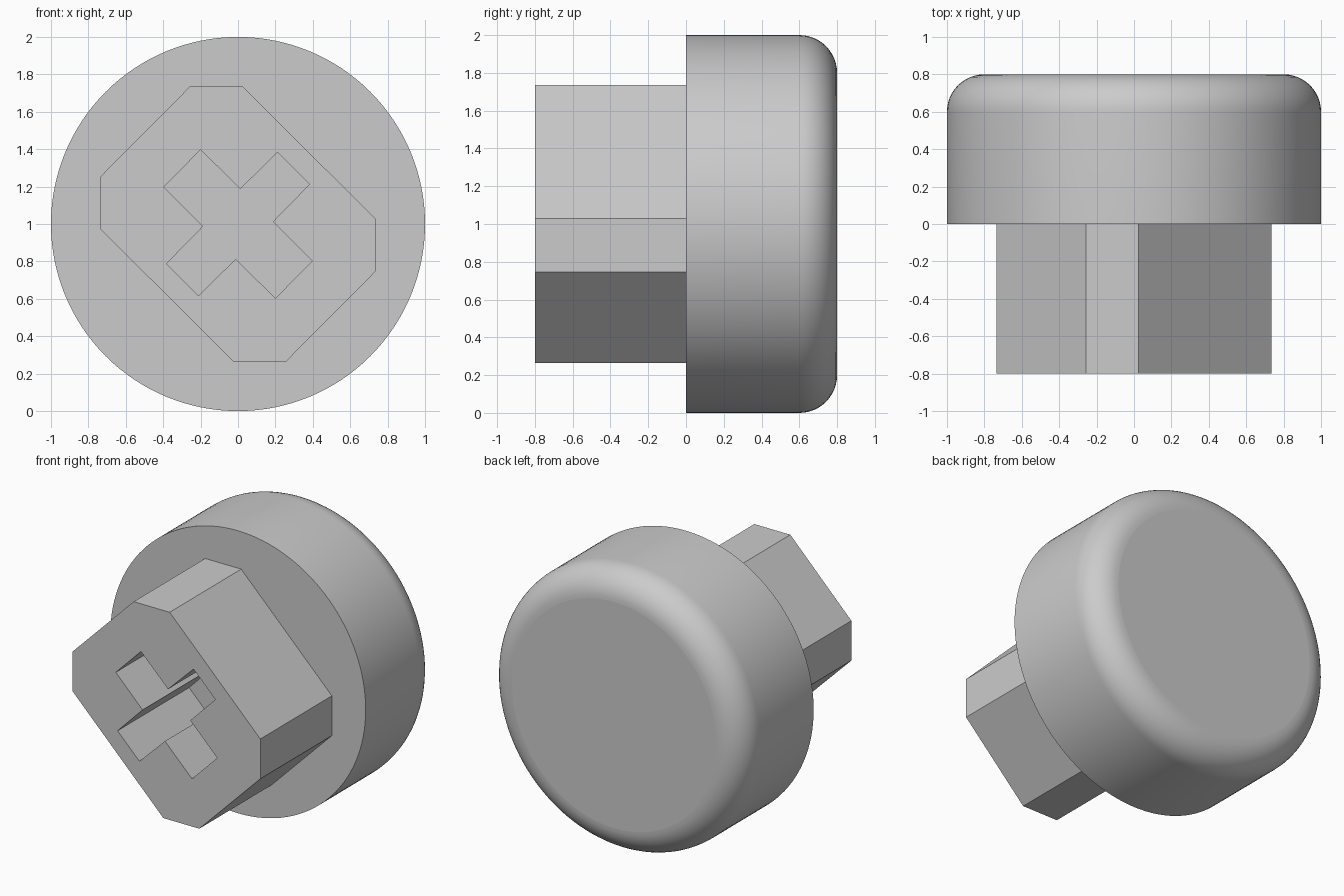
import bpy, bmesh, math
from mathutils import Matrix, Vector

cube = bpy.data.objects.get("Cube")
if cube:
    bpy.data.objects.remove(cube)

GREY = (0.6, 0.6, 0.6, 1.0)
mat = bpy.data.materials.new("light_grey")
mat.use_nodes = True
mat.diffuse_color = GREY
mat.node_tree.nodes["Principled BSDF"].inputs["Base Color"].default_value = GREY

RADIUS, DEPTH, ROUND = 1.0, 0.8, 0.2


def make_object(name, bm):
    bmesh.ops.recalc_face_normals(bm, faces=bm.faces[:])
    mesh = bpy.data.meshes.new(name)
    bm.to_mesh(mesh)
    bm.free()
    mesh.materials.append(mat)
    obj = bpy.data.objects.new(name, mesh)
    bpy.context.collection.objects.link(obj)
    return obj


# Round head: a disc with its back rim rounded over
bm = bmesh.new()
bmesh.ops.create_cone(bm, cap_ends=True, segments=128, radius1=RADIUS,
                      radius2=RADIUS, depth=DEPTH)
rim = [e for e in bm.edges if all(v.co.z > 0 for v in e.verts)]
bmesh.ops.bevel(bm, geom=rim, offset=ROUND, segments=12, profile=0.5,
                affect='EDGES')
bmesh.ops.transform(bm, verts=bm.verts[:], matrix=(
    Matrix.Translation((0, DEPTH / 2, RADIUS))
    @ Matrix.Rotation(-math.pi / 2, 4, 'X')))
head = make_object("round_head", bm)
bpy.ops.object.select_all(action='DESELECT')
head.select_set(True)
bpy.context.view_layer.objects.active = head
bpy.ops.object.shade_smooth_by_angle(angle=math.radians(30))
for face in head.data.polygons:
    if abs(face.normal.y) > 0.999:
        face.use_smooth = False


def outline(bm, half):
    """Closed loop from half its corners, repeated by a half turn."""
    points = half + [(-x, -z) for x, z in half]
    verts = [bm.verts.new((x, -DEPTH, RADIUS + z)) for x, z in points]
    return [bm.edges.new((verts[i - 1], verts[i])) for i in range(len(verts))]


# Eight-sided stem with a cross-shaped socket reaching down to the head
bm = bmesh.new()
edges = outline(bm, [(-0.257, 0.735), (0.025, 0.735),
                     (0.735, 0.028), (0.735, -0.254)])
edges += outline(bm, [(-0.2, 0.397), (0.012, 0.187), (0.212, 0.383),
                      (0.383, 0.213), (0.187, 0.013), (0.397, -0.197)])
walls = bmesh.ops.extrude_edge_only(bm, edges=edges)["geom"]
bmesh.ops.translate(bm, vec=Vector((0, DEPTH, 0)),
                    verts=[g for g in walls if isinstance(g, bmesh.types.BMVert)])
front = [e for e in bm.edges if all(v.co.y < -DEPTH / 2 for v in e.verts)]
bmesh.ops.triangle_fill(bm, edges=front, use_beauty=True,
                        normal=Vector((0, -1, 0)))
make_object("stem_with_cross_socket", bm)
